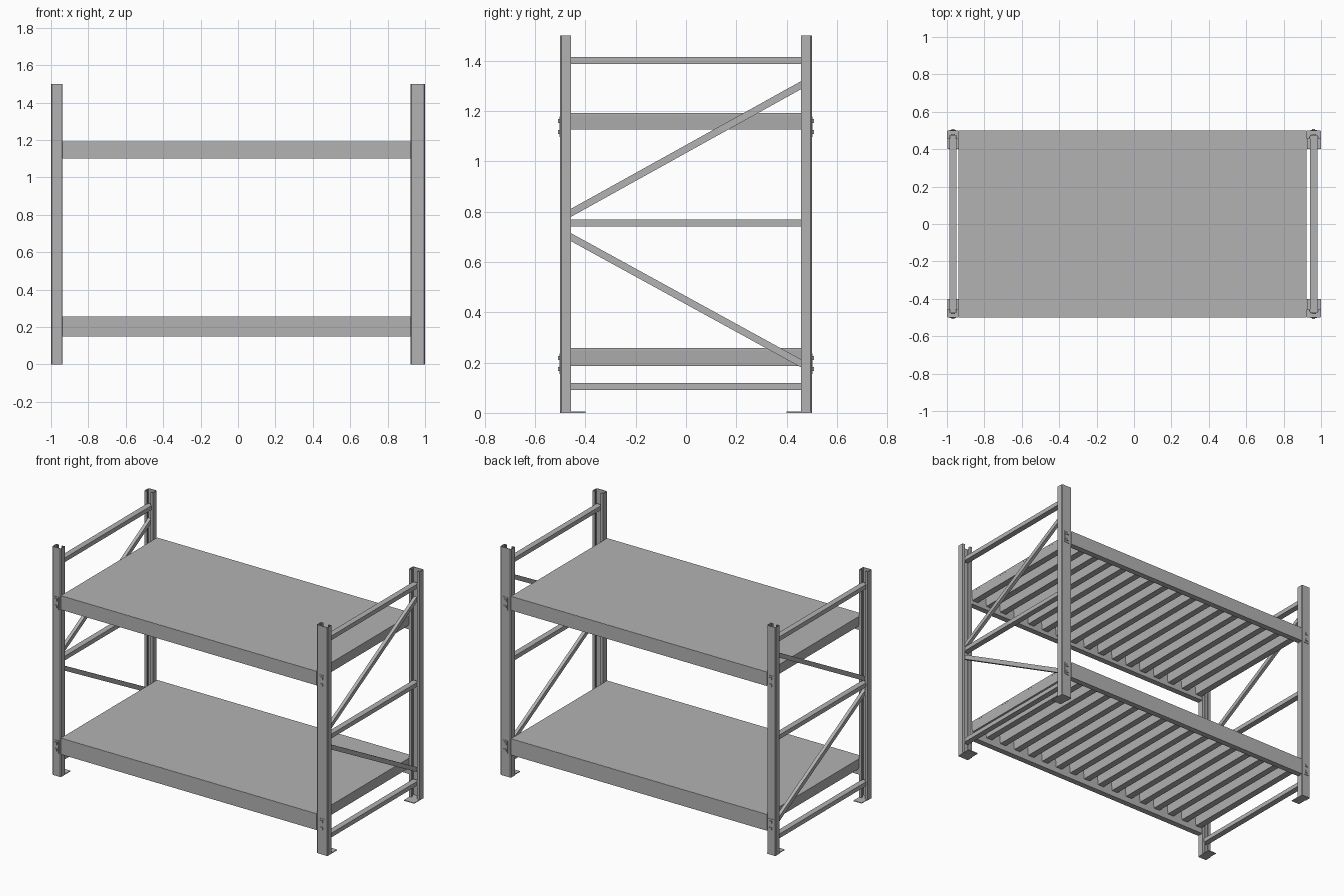
import bpy, bmesh, math
from mathutils import Vector

if "Cube" in bpy.data.objects:
    bpy.data.objects.remove(bpy.data.objects["Cube"])

steel = bpy.data.materials.new("grey_steel")
steel.diffuse_color = (0.45, 0.45, 0.45, 1)
steel.use_nodes = True
steel.node_tree.nodes["Principled BSDF"].inputs["Base Color"].default_value = steel.diffuse_color


def finish(name, bm):
    bmesh.ops.recalc_face_normals(bm, faces=bm.faces)
    me = bpy.data.meshes.new(name)
    bm.to_mesh(me)
    bm.free()
    me.materials.append(steel)
    ob = bpy.data.objects.new(name, me)
    bpy.context.collection.objects.link(ob)
    return ob


def prism(name, ring, move):
    """Extrude a closed ring of 3D points along a vector."""
    bm = bmesh.new()
    f = bm.faces.new([bm.verts.new(p) for p in ring])
    new = bmesh.ops.extrude_face_region(bm, geom=[f])["geom"]
    bmesh.ops.translate(bm, vec=Vector(move),
                        verts=[v for v in new if isinstance(v, bmesh.types.BMVert)])
    return finish(name, bm)


def box(name, x0, x1, y0, y1, z0, z1):
    return prism(name, [(x0, y0, z0), (x1, y0, z0), (x1, y1, z0), (x0, y1, z0)],
                 (0, 0, z1 - z0))


def strut(name, x, width, a, b, h):
    """Bar in the yz plane from a to b, given (y, z) centre points."""
    a, b = Vector(a), Vector(b)
    d = (b - a).normalized()
    n = Vector((-d.y, d.x)) * h / 2
    ring = [(x - width / 2, p.x, p.y) for p in (a - n, b - n, b + n, a + n)]
    return prism(name, ring, (width, 0, 0))


def post(name, x0, x1, s):
    """Folded open channel, web on the outside, lips facing the rack's middle."""
    t, lip, depth, c = 0.004, 0.018, 0.043, 0.005
    w = (x1 - x0) / 2
    cx = (x0 + x1) / 2
    # half of the section: distance from centre, distance from the outer face
    half = [(w - c, 0), (w, c), (w, depth), (w - lip, depth),
            (w - lip, depth - 0.012), (w - lip + t, depth - 0.012),
            (w - lip + t, depth - t), (w - t, depth - t), (w - t, t)]
    section = half + [(-u, v) for u, v in reversed(half)]
    return prism(name, [(cx + u, s * (0.5 - v), 0) for u, v in section], (0, 0, 1.5))


XL, XR = -0.937, 0.922            # inner faces of the two end frames
LEVELS = [("lower", 0.15, 0.262, 0.255, 0.187),
          ("upper", 1.10, 1.195, 1.19, 1.125)]

# End frames: posts, feet, braces and beam connectors
for side, x0, x1 in (("left", -1.0, XL), ("right", XR, 1.0)):
    cx = (x0 + x1) / 2
    for end, s in (("front", -1), ("back", 1)):
        post(f"{end}_{side}_post", x0, x1, s)
        box(f"{end}_{side}_foot", x0 + 0.004, x1, *sorted((s * 0.498, s * 0.40)), 0, 0.005)
        for level, b0, b1, top, low in LEVELS:
            zc = (b0 + b1) / 2 - 0.01
            inner = XL if side == "left" else XR
            box(f"{level}_{end}_{side}_connector", cx - 0.018, cx + 0.018,
                *sorted((s * 0.497, s * 0.503)), zc - 0.042, zc + 0.04)
            for k in (-0.022, 0.022):
                box(f"{level}_{end}_{side}_bolt", cx - 0.008, cx + 0.008,
                    *sorted((s * 0.50, s * 0.509)), zc + k - 0.008, zc + k + 0.008)
    for z in (0.105, 0.755, 1.40):
        strut(f"{side}_cross_bar", cx, 0.038, (-0.475, z), (0.475, z), 0.028)
    strut(f"{side}_upper_diagonal", cx, 0.022, (-0.475, 0.785), (0.475, 1.312), 0.028)
    strut(f"{side}_lower_diagonal", cx, 0.022, (-0.475, 0.708), (0.475, 0.187), 0.028)

# Shelves: edge beams and a ribbed deck running front to back
for level, b0, b1, top, low in LEVELS:
    for end, s in (("front", -1), ("back", 1)):
        box(f"{level}_{end}_beam", XL, XR, *sorted((s * 0.5, s * 0.462)), b0, top)
    box(f"{level}_deck", XL, XR, -0.4995, 0.4995, top - 0.008, top + 0.002)
    count = 17
    wide, narrow = 0.056, 0.044
    pitch = (XR - XL - wide) / (count - 1)
    for i in range(count):
        c = XL + wide / 2 + i * pitch
        prism(f"{level}_deck_rib",
              [(c - wide / 2, -0.47, top - 0.006), (c - narrow / 2, -0.47, low),
               (c + narrow / 2, -0.47, low), (c + wide / 2, -0.47, top - 0.006)],
              (0, 0.94, 0))
